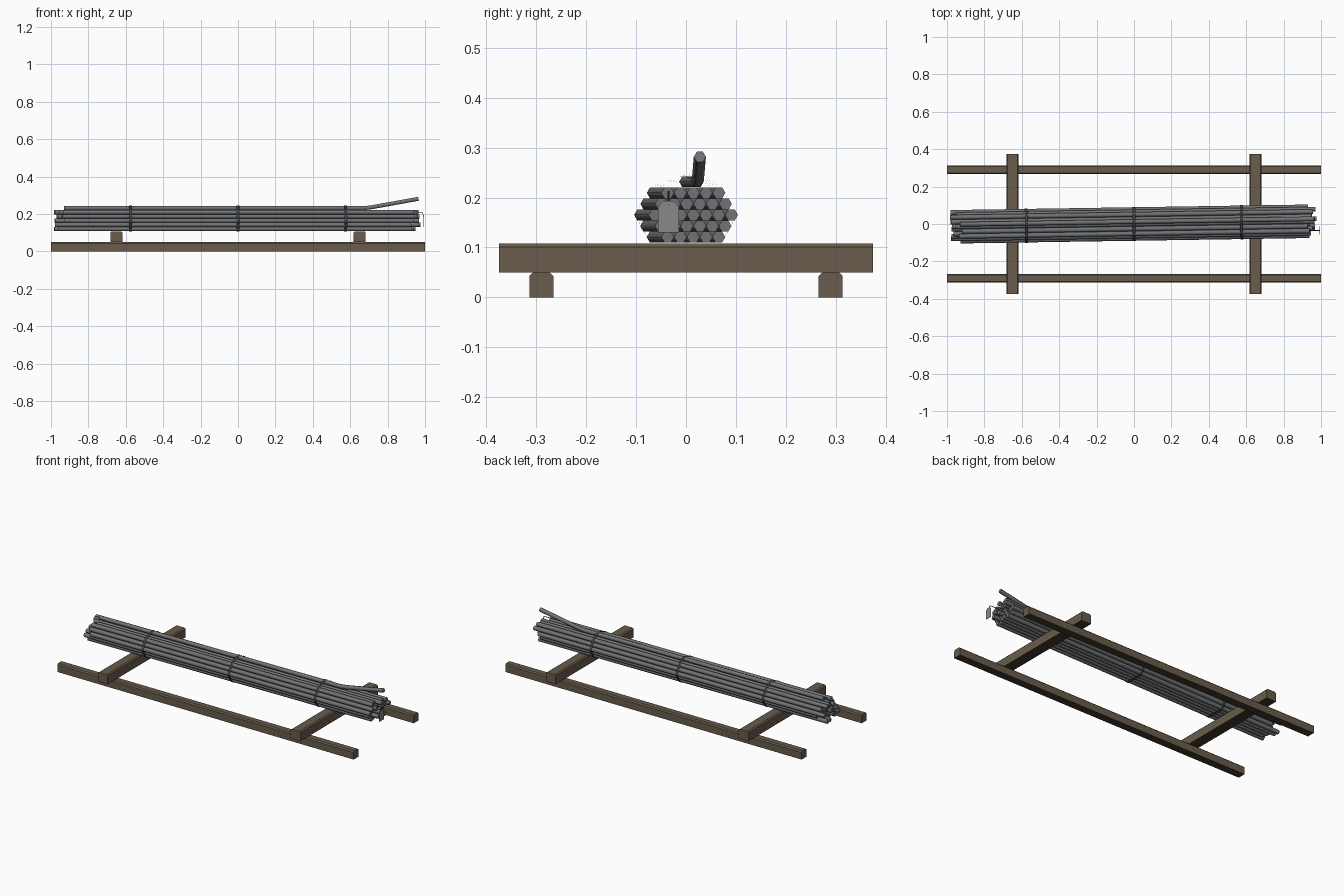
import bpy, bmesh, math, random
from mathutils import Vector, Matrix
from mathutils.geometry import convex_hull_2d

random.seed(7)
cube = bpy.data.objects.get("Cube")
if cube:
    bpy.data.objects.remove(cube, do_unlink=True)


def material(name, rgb, rough=0.7):
    m = bpy.data.materials.new(name)
    m.use_nodes = True
    m.diffuse_color = (*rgb, 1)
    node = m.node_tree.nodes["Principled BSDF"]
    node.inputs["Base Color"].default_value = (*rgb, 1)
    node.inputs["Roughness"].default_value = rough
    return m


WOOD = material("weathered wood", (0.14, 0.108, 0.072))
DARK_WOOD = material("dark wood underside", (0.05, 0.038, 0.026))
STEEL = material("grey steel", (0.165, 0.17, 0.177))
WIRE = material("dark tie wire", (0.045, 0.045, 0.047))
TAG = material("light metal tag", (0.25, 0.25, 0.25))

R = 0.0128                      # bar radius
ROW = R * math.sqrt(3)          # height between bar rows
BASE = 0.108                    # top of the bearers
TILT = Matrix.Rotation(0.0155, 4, "Z")   # bundle lies slightly askew


def finish(bm, name, mats, matrix=None, smooth=False):
    bmesh.ops.recalc_face_normals(bm, faces=bm.faces)
    mesh = bpy.data.meshes.new(name)
    bm.to_mesh(mesh)
    bm.free()
    for mat in mats:
        mesh.materials.append(mat)
    ob = bpy.data.objects.new(name, mesh)
    bpy.context.collection.objects.link(ob)
    if matrix:
        ob.matrix_world = matrix
    if smooth:
        bpy.ops.object.select_all(action="DESELECT")
        ob.select_set(True)
        bpy.context.view_layer.objects.active = ob
        bpy.ops.object.shade_smooth_by_angle(angle=math.radians(65))
    return ob


def loft(bm, rings, caps=True):
    """Join rings of points into one tube."""
    rows = [[bm.verts.new(p) for p in ring] for ring in rings]
    n = len(rows[0])
    for a, b in zip(rows, rows[1:]):
        for i in range(n):
            j = (i + 1) % n
            bm.faces.new((a[i], a[j], b[j], b[i]))
    if caps:
        bm.faces.new(rows[0])
        bm.faces.new(rows[-1])


def rod(bm, path, radius, sides=6):
    """Sweep a regular section along a path of points."""
    rings = []
    for i, p in enumerate(path):
        d = (path[min(i + 1, len(path) - 1)] - path[max(i - 1, 0)]).normalized()
        u = Vector((0, 1, 0))
        v = d.cross(u).normalized()
        u = v.cross(d)
        angles = [math.tau * k / sides for k in range(sides)]
        rings.append([p + radius * (u * math.cos(a) + v * math.sin(a)) for a in angles])
    loft(bm, rings)


def timber(name, length, width, height, matrix):
    """Beam along x with chamfered upper edges and a dark underside."""
    w, c = width / 2, 0.007
    section = [(-w, 0), (w, 0), (w, height - c), (w - c, height),
               (c - w, height), (-w, height - c)]
    bm = bmesh.new()
    loft(bm, [[(x, y, z) for y, z in section] for x in (-length / 2, length / 2)])
    for f in bm.faces:
        if all(v.co.z < 0.001 for v in f.verts):
            f.material_index = 1
    finish(bm, name, [WOOD, DARK_WOOD], matrix)


# Timber rack
for side, y in (("front", -0.29), ("back", 0.29)):
    timber(side + "_rail", 2.0, 0.048, 0.05, Matrix.Translation((0, y, 0)))
for side, x in (("right", -0.65), ("left", 0.65)):
    timber(side + "_bearer", 0.75, 0.066, 0.058,
           Matrix.Translation((x, 0, 0.05)) @ Matrix.Rotation(math.pi / 2, 4, "Z"))

# Stacked straight bars
centres = []
bm = bmesh.new()
for row, count in enumerate((5, 6, 7, 6, 5)):
    z = BASE + R + row * ROW
    for k in range(count):
        y = (2 * k - count + 1) * R
        centres.append((y, z))
        ends = random.uniform(-0.985, -0.92), random.uniform(0.92, 0.978)
        rod(bm, [Vector((x, y, z)) for x in ends], R)
finish(bm, "bar_bundle", [STEEL], TILT, smooth=True)

# Loose top bar with its end bent upward
top = (R, BASE + R + 5 * ROW)
centres.append(top)
bm = bmesh.new()
path = [(-0.93, 0), (0.67, 0), (0.71, 0.004), (0.965, 0.05)]
rod(bm, [Vector((x, top[0], top[1] + dz)) for x, dz in path], R * 0.95)
finish(bm, "bent_top_bar", [STEEL], TILT, smooth=True)

# Thin sheet bands wrapped around the bundle
points = [Vector((y + (R + 0.002) * math.cos(a), z + (R + 0.002) * math.sin(a)))
          for y, z in centres for a in [math.tau * k / 12 for k in range(12)]]
outline = [points[i] for i in convex_hull_2d(points)]
for name, x in (("right", -0.575), ("middle", 0), ("left", 0.575)):
    bm = bmesh.new()
    loft(bm, [[(px, p.x, p.y) for p in outline] for px in (x - 0.008, x + 0.008)],
         caps=False)
    finish(bm, name + "_tie", [WIRE], TILT)

# Hanging tag with clipped top corners
bm = bmesh.new()
shape = [(-0.056, 0.13), (-0.014, 0.13), (-0.014, 0.182), (-0.024, 0.193),
         (-0.046, 0.193), (-0.056, 0.182)]
loft(bm, [[(x, y, z) for y, z in shape] for x in (0.992, 0.994)])
finish(bm, "tag", [TAG])

# Wire holding the tag
bm = bmesh.new()
rod(bm, [Vector(p) for p in ((0.94, -0.035, 0.212), (0.985, -0.035, 0.21),
                             (0.993, -0.035, 0.185))], 0.0018)
finish(bm, "tag_wire", [WIRE])
